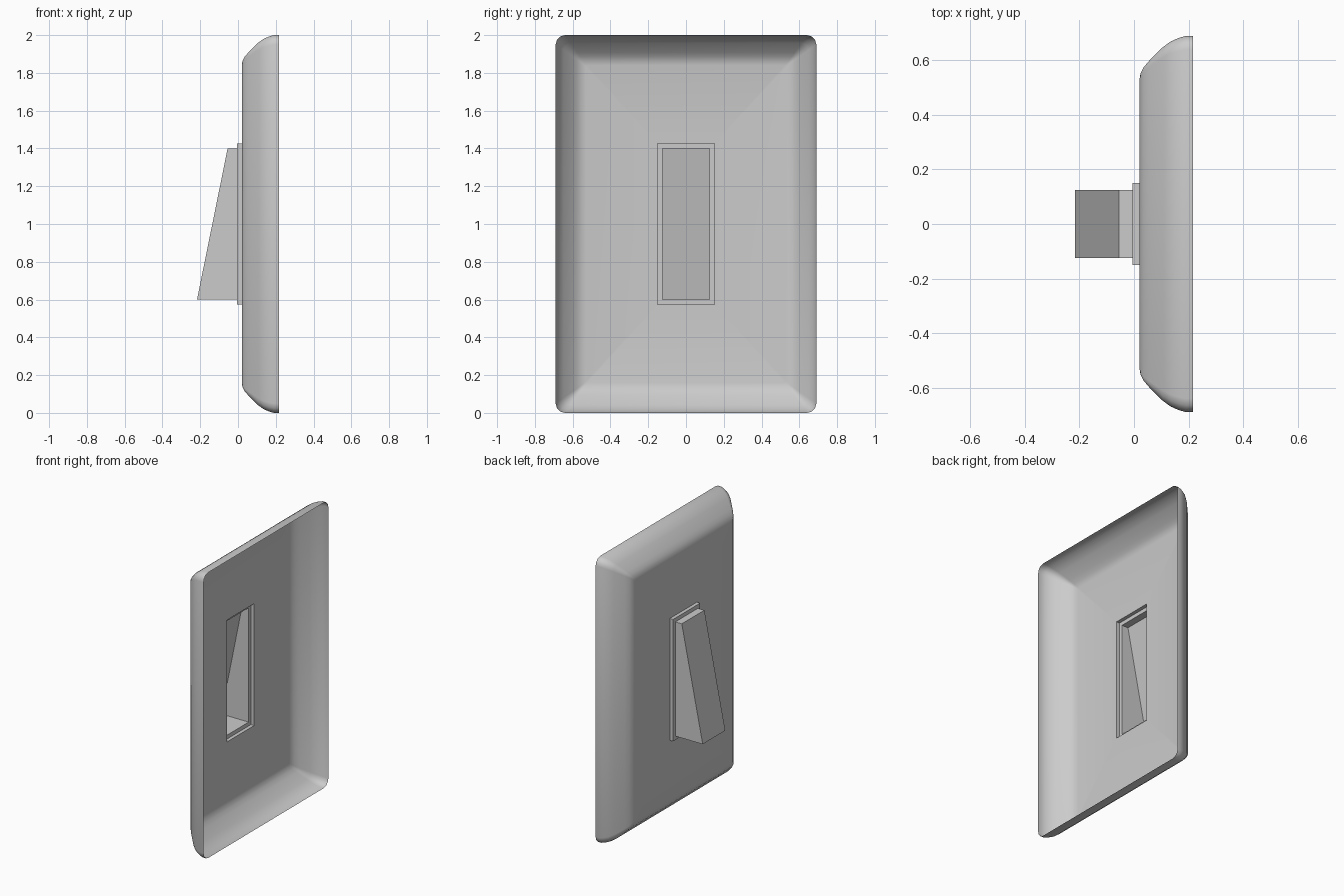
import bpy
import bmesh
import math

if "Cube" in bpy.data.objects:
    bpy.data.objects.remove(bpy.data.objects["Cube"])

HALF_W, HALF_H, MID_Z = 0.69, 1.0, 1.0
BACK_X, FACE_X, LEDGE_X = 0.217, 0.02, -0.005
CORNER_STEPS = 3

grey = bpy.data.materials.new("light_grey")
grey.use_nodes = True
colour = (0.6, 0.6, 0.6, 1)
grey.diffuse_color = colour
grey.node_tree.nodes["Principled BSDF"].inputs["Base Color"].default_value = colour


def ring(x, half_w, half_h, radius=0.0):
    """Rounded rectangle in the plane at x, which may be a function of z."""
    points = []
    for i, (sy, sz) in enumerate([(1, 1), (-1, 1), (-1, -1), (1, -1)]):
        for step in range(CORNER_STEPS + 1):
            a = (i + step / CORNER_STEPS) * math.pi / 2
            y = sy * (half_w - radius) + radius * math.cos(a)
            z = MID_Z + sz * (half_h - radius) + radius * math.sin(a)
            points.append((x(z) if callable(x) else x, y, z))
    return points


def loft(name, rings, cap=False):
    """Open skin through the rings, optionally closed at the last one."""
    bm = bmesh.new()
    loops = [[bm.verts.new(p) for p in r] for r in rings]
    n = len(loops[0])
    for a, b in zip(loops, loops[1:]):
        for i in range(n):
            j = (i + 1) % n
            bm.faces.new((a[i], b[i], b[j], a[j]))
    if cap:
        bm.faces.new(loops[-1][::-1])
    bmesh.ops.remove_doubles(bm, verts=bm.verts, dist=1e-5)
    mesh = bpy.data.meshes.new(name)
    bm.to_mesh(mesh)
    bm.free()
    mesh.materials.append(grey)
    obj = bpy.data.objects.new(name, mesh)
    bpy.context.collection.objects.link(obj)
    bpy.ops.object.select_all(action="DESELECT")
    obj.select_set(True)
    bpy.context.view_layer.objects.active = obj
    bpy.ops.object.shade_smooth_by_angle(angle=math.radians(35))
    return obj


# Hollow wall plate: rim, rounded chamfer and flat face with a slot
profile = [(BACK_X, 0), (0.19, 0), (0.165, 0.007), (0.135, 0.02),
           (0.105, 0.042), (0.055, 0.092), (0.036, 0.114), (0.024, 0.138),
           (FACE_X, 0.16)]
plate = [ring(x, HALF_W - d, HALF_H - d, max(0.05 - 0.3 * d, 0.01))
         for x, d in profile]
SLOT = (0.15, 0.427)
loft("wall_plate", plate + [ring(FACE_X, *SLOT)])

# Raised frame with a ledge around the switch
ROCKER = (0.125, 0.4)
loft("switch_frame", [ring(FACE_X, *SLOT), ring(LEDGE_X, *SLOT),
                      ring(LEDGE_X, *ROCKER)])


# Hollow wedge-shaped rocker, thickest at the bottom
def rocker_front(z):
    return -0.217 + (z - 0.6) / 0.8 * 0.162


loft("switch_rocker", [ring(LEDGE_X, *ROCKER), ring(rocker_front, *ROCKER)],
     cap=True)
